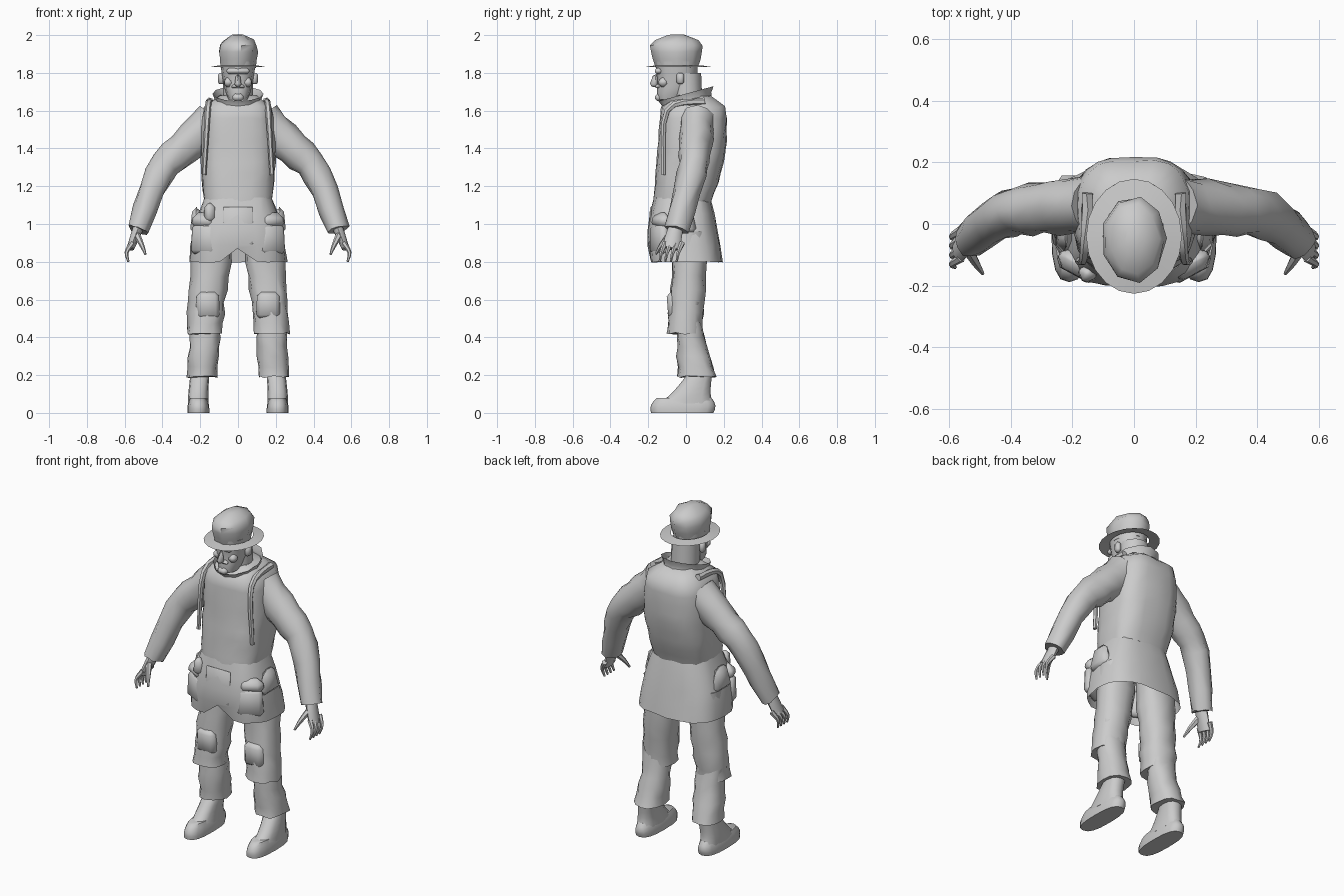
import bpy, bmesh, math, random
from mathutils import Vector, Matrix

random.seed(4)
if "Cube" in bpy.data.objects:
    bpy.data.objects.remove(bpy.data.objects["Cube"], do_unlink=True)

# One plain grey for the whole figure
grey = bpy.data.materials.new("plain grey")
grey.use_nodes = True
grey.diffuse_color = (.6, .6, .6, 1)
grey.node_tree.nodes["Principled BSDF"].inputs["Base Color"].default_value = grey.diffuse_color

X_AXIS, Y_AXIS = Vector((1, 0, 0)), Vector((0, 1, 0))


def finish(name, bm, angle=50):
    """Turn a bmesh into a named, smoothly shaded object."""
    bmesh.ops.recalc_face_normals(bm, faces=bm.faces[:])
    mesh = bpy.data.meshes.new(name)
    bm.to_mesh(mesh)
    bm.free()
    mesh.materials.append(grey)
    obj = bpy.data.objects.new(name, mesh)
    bpy.context.collection.objects.link(obj)
    bpy.ops.object.select_all(action='DESELECT')
    obj.select_set(True)
    bpy.context.view_layer.objects.active = obj
    bpy.ops.object.shade_smooth_by_angle(angle=math.radians(angle))
    return obj


def along(path, t):
    """Point at fraction t of a smooth curve through the path."""
    points = [Vector(point) for point in path]
    points = [2 * points[0] - points[1], *points, 2 * points[-1] - points[-2]]
    spans = len(path) - 1
    index = min(int(t * spans), spans - 1)
    f = t * spans - index
    before, a, b, after = points[index:index + 4]
    leave, arrive = (b - before) / 2, (after - a) / 2
    blend = f * f * (3 - 2 * f)
    return a.lerp(b, blend) + leave * f * (1 - f) ** 2 - arrive * f * f * (1 - f)


def power(value, exponent):
    return math.copysign(abs(value) ** exponent, value)


def sweep(name, path, start, end, depth=(1, 1), sides=12, steps=6, ease=1, bulge=0,
          ripple=0, box=1, slope=0, crumple=0, level=False, capped=True, side=1):
    """Skin a curve with ovals running from the start radius to the end radius."""
    bm = bmesh.new()
    loops = []
    for step in range(steps + 1):
        t = step / steps
        centre = along(path, t)
        radius = start + (end - start) * t ** ease + bulge * math.sin(math.pi * t)
        radius *= 1 + ripple * math.cos(step * math.pi)
        thick = radius * (depth[0] + (depth[1] - depth[0]) * t)
        u, v = X_AXIS, Y_AXIS
        if not level:
            tangent = (along(path, min(t + .1, 1)) - along(path, max(t - .1, 0))).normalized()
            u = Y_AXIS.cross(tangent).normalized()
            v = tangent.cross(u)
        loop = []
        for k in range(sides):
            angle = math.tau * k / sides
            q = centre + u * radius * power(math.cos(angle), box)
            q += v * thick * power(math.sin(angle), box)
            q.z += slope * (q.y - centre.y)
            q += Vector([random.uniform(-crumple, crumple) for axis in "xyz"])
            q.x *= side
            loop.append(bm.verts.new(q))
        loops.append(loop)
    for lower, upper in zip(loops, loops[1:]):
        for k in range(sides):
            bm.faces.new((lower[k - 1], lower[k], upper[k], upper[k - 1]))
    if capped:
        bm.faces.new(loops[0])
        bm.faces.new(loops[-1])
    return finish(name, bm)


def block(name, at, size, turn=0, tilt=0, taper=1):
    """Softly bevelled box, narrowed at the top by taper."""
    bm = bmesh.new()
    bmesh.ops.create_cube(bm, size=1)
    for vert in bm.verts:
        if vert.co.z > 0:
            vert.co.x *= taper
            vert.co.y *= taper
    place = Matrix.Translation(at) @ Matrix.Rotation(turn, 4, 'Z') @ Matrix.Rotation(tilt, 4, 'X')
    bmesh.ops.transform(bm, matrix=place @ Matrix.Diagonal((*size, 1)), verts=bm.verts)
    bmesh.ops.bevel(bm, geom=bm.edges[:], offset=min(size) * .35, segments=1, affect='EDGES')
    return finish(name, bm)


# Coat: closed upper body and a flared, open skirt with a front slit
sweep("coat_body", [(0, -.02, 1.11), (0, .03, 1.38), (0, .04, 1.68)], .18, .1, depth=(.85, .95),
      sides=24, steps=10, ease=24, bulge=.02, box=.7, crumple=.004, level=True)
skirt = sweep("coat_skirt", [(0, 0, .8), (0, -.02, .97), (0, -.02, 1.14)], .26, .18,
              depth=(.74, .82), sides=24, steps=4, bulge=.015, box=.7, crumple=.004,
              level=True, capped=False)
for vert in skirt.data.vertices:
    if abs(vert.co.x) < .03 and vert.co.y < 0 and vert.co.z < .85:
        vert.co.z = .87
block("front_panel", (0, -.19, .99), (.16, .01, .2), tilt=-.04)
block("belt_pouch", (-.15, -.16, 1.06), (.06, .06, .1), turn=-.4, taper=.9)

# Upturned collar, rising towards the back
sweep("collar", [(0, .01, 1.6), (0, 0, 1.69)], .14, .135, depth=(1, 1.08), sides=12, steps=3,
      bulge=-.015, slope=.27, level=True, capped=False)

# Head
sweep("neck", [(0, .01, 1.56), (0, 0, 1.8)], .08, .08, level=True)
sweep("head", [(0, -.08, 1.66), (0, -.05, 1.75), (0, -.05, 1.86)], .05, .095, depth=(1.4, 1.2),
      ease=.7, box=.9, level=True)
block("nose", (0, -.165, 1.76), (.04, .05, .07), tilt=-.2, taper=.5)
block("brow", (0, -.145, 1.81), (.12, .04, .03))
block("moustache", (0, -.145, 1.73), (.08, .04, .02), taper=.6)
block("chin", (0, -.135, 1.67), (.06, .06, .04))

# Hat: lumpy crown over a thin brim
sweep("hat_crown", [(0, -.05, 1.83), (0, -.05, 1.93), (0, -.05, 2)], .095, .03, depth=(1.2, 1.5),
      sides=9, steps=5, ease=5, bulge=.012, crumple=.004, level=True)
sweep("hat_brim", [(0, -.04, 1.83), (0, -.04, 1.84)], .155, .1, depth=(1.2, 1.2),
      sides=20, steps=2, level=True, capped=False)

# Everything that comes in pairs
for label, side in (("left_", 1), ("right_", -1)):
    def pair_sweep(name, path, start, end, **options):
        sweep(label + name, path, start, end, side=side, **options)

    def pair_block(name, at, size, turn=0, **options):
        block(label + name, (at[0] * side, *at[1:]), size, turn=turn * side, **options)

    pair_block("ear", (.09, -.03, 1.77), (.03, .04, .06), turn=-.3)
    pair_block("cheek", (.05, -.12, 1.75), (.05, .05, .05), turn=.6)

    # Sleeve and hand
    pair_sweep("sleeve", [(.13, .06, 1.54), (.29, .05, 1.4), (.42, .03, 1.26), (.53, -.05, .97)],
               .11, .06, depth=(.85, 1.05), steps=9, ripple=.03, crumple=.006)
    pair_sweep("palm", [(.52, -.05, 1), (.57, -.08, .87)], .03, .02, depth=(1.2, 2.3), sides=8)
    for index, finger in enumerate(("index", "middle", "ring", "little")):
        y = -.11 + index * .03
        pair_sweep(finger + "_finger", [(.56, y, .9), (.59, y - .02, .85), (.58, y - .03, .8)],
                   .015, .006, sides=6)
    pair_sweep("thumb", [(.54, -.08, .95), (.51, -.13, .89), (.49, -.16, .84)], .02, .006, sides=6)

    # Trousers: loose thigh overhanging a baggy shin
    pair_sweep("trouser_thigh", [(.13, .02, .96), (.16, .01, .65), (.18, -.01, .42)],
               .11, .09, depth=(.8, 1), steps=8, ripple=.03, box=.85, crumple=.006, level=True)
    pair_sweep("trouser_shin", [(.18, .02, .5), (.18, .03, .35), (.19, .06, .19)],
               .08, .08, depth=(.7, 1.25), ripple=.03, box=.85, crumple=.006, level=True)
    pair_block("thigh_pocket", (.22, .01, .62), (.06, .13, .14), taper=.85)
    pair_block("knee_patch", (.16, -.07, .57), (.13, .06, .14), tilt=.1, taper=.9)

    # Boot: low rounded foot under a sloping ankle
    pair_sweep("boot_foot", [(.21, -.02, 0), (.21, -.01, .08)], .058, .045, depth=(2.85, 3.2),
               sides=16, steps=4, bulge=.005, box=.75, level=True)
    pair_sweep("boot_ankle", [(.21, 0, .05), (.21, .03, .11), (.2, .08, .22)], .055, .05,
               depth=(2.6, 1.2), box=.8, level=True)

    # Coat pocket, flap, hip pouch and shoulder strap
    pair_block("coat_pocket", (.18, -.14, .92), (.15, .06, .16), turn=.5, taper=.9)
    pair_block("pocket_flap", (.18, -.13, 1.02), (.15, .08, .08), turn=.5, taper=.8)
    pair_block("hip_pouch", (.22, -.02, 1.02), (.07, .16, .14), taper=.6)
    pair_sweep("shoulder_strap", [(.15, .1, 1.65), (.16, -.1, 1.6), (.18, -.12, 1.26)],
               .02, .012, sides=6, steps=8)
